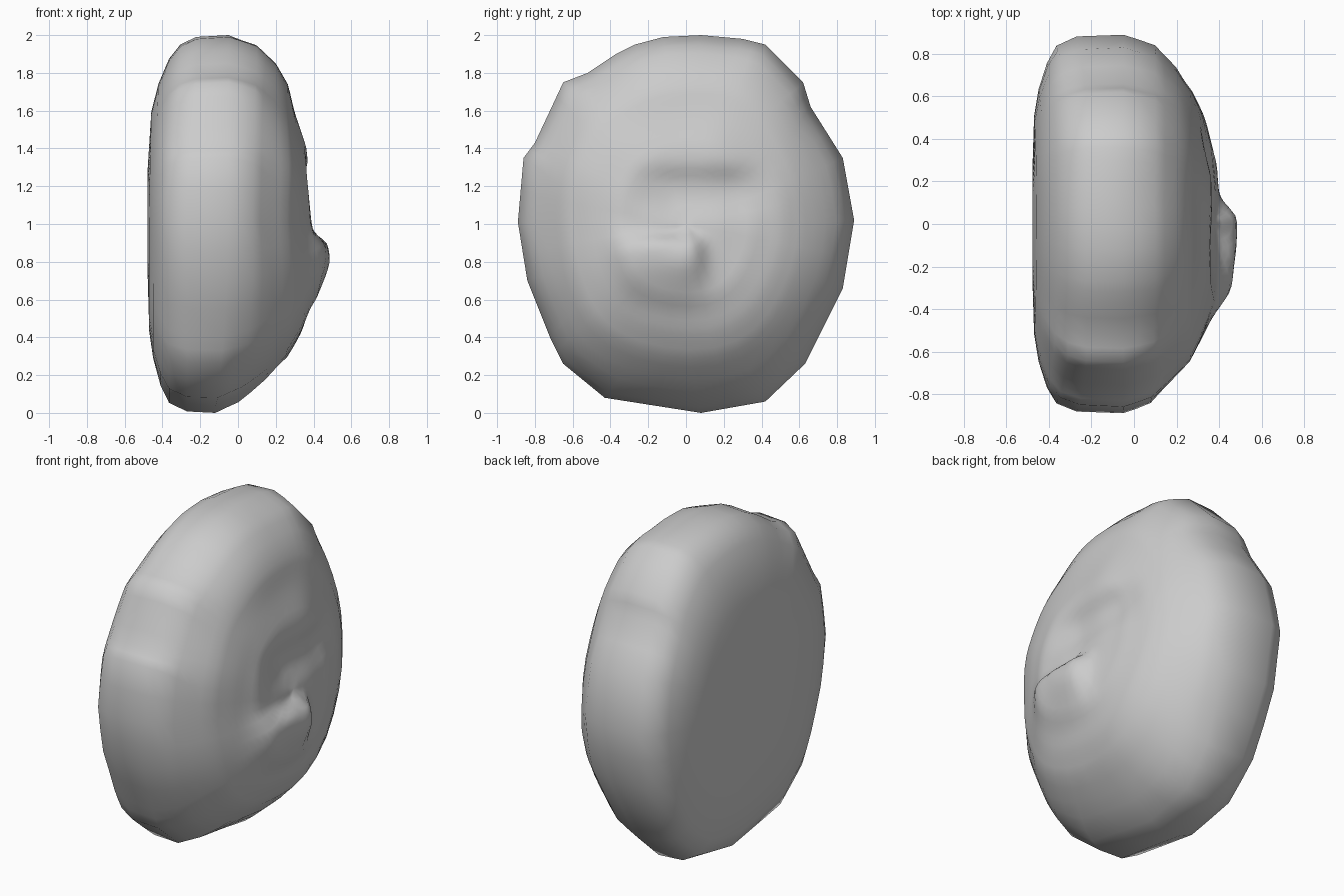
import bpy, bmesh, math
from mathutils import Vector, noise

if "Cube" in bpy.data.objects:
    bpy.data.objects.remove(bpy.data.objects["Cube"])

# Widest outline of the boulder in the y-z plane
outline = [(.89, 1.02), (.83, 1.35), (.66, 1.62), (.62, 1.75), (.42, 1.95), (.30, 1.98),
           (.08, 2.0), (-.12, 1.99), (-.27, 1.95), (-.37, 1.9), (-.52, 1.8), (-.65, 1.75),
           (-.72, 1.6), (-.80, 1.43), (-.86, 1.35), (-.89, 1.01), (-.84, .7), (-.72, .4),
           (-.65, .26), (-.43, .08), (.08, 0), (.42, .06), (.63, .26), (.83, .66)]
centre = Vector((0, 1))

# Depth of the bulging face against outline scale, in four directions
scales = [1, .95, .86, .75, .6, .42, .2, 0]
top = [-.05, .10, .20, .265, .30, .355, .38, .38]
bottom = [-.12, 0, .14, .25, .335, .40, .415, .38]
right = [-.05, .10, .20, .27, .33, .37, .38, .38]
left = [-.05, .08, .17, .265, .33, .38, .39, .38]

# Nearly flat back: scale, x, extra rounding toward the top
back = [(.99, -.27, .05), (.95, -.365, .06), (.88, -.41, .045), (.75, -.449, .03),
        (.6, -.47, .015), (.3, -.478, 0)]


def lerp_table(table, s):
    for i in range(len(scales) - 1):
        if s >= scales[i + 1]:
            f = (s - scales[i + 1]) / (scales[i] - scales[i + 1])
            return table[i + 1] * (1 - f) + table[i] * f
    return table[-1]


def step(a, b, v):
    t = max(0, min(1, (v - a) / (b - a)))
    return t * t * (3 - 2 * t)


def face_depth(y, z, s):
    d = Vector((y, z - 1))
    d = d.normalized() if d.length > 1e-6 else Vector((1, 0))
    x = d.x ** 2 * lerp_table(right if d.x > 0 else left, s)
    x += d.y ** 2 * lerp_table(top if d.y > 0 else bottom, s)
    # fuller lower corners
    if d.y < 0:
        x += .02 * abs(2 * d.x * d.y) * step(.3, .7, s) * step(1, .9, s)
    # projecting ledge with a narrow cleft above it
    across = step(-.5, -.26, y) * step(.14, .02, y)
    x += .075 * across * step(.52, .83, z) * step(.97, .89, z)
    # hollow under a soft brow higher up
    hollow = step(-.35, -.05, y) * step(.55, .25, y)
    x -= .045 * hollow * step(1.34, 1.2, z) * step(.97, 1.16, z)
    return x + .01 * noise.noise(Vector((y * 3.5, z * 3.5, 4))) * (1 - s ** 8)


pts = []
for i, p in enumerate(outline):
    a, b = Vector(p), Vector(outline[(i + 1) % len(outline)])
    pts += [a, a.lerp(b, .5)]
n = len(pts)

# Softened outline, used away from the rim
soft = pts[:]
for k in range(5):
    soft = [soft[i] * .5 + (soft[i - 1] + soft[(i + 1) % n]) * .25 for i in range(n)]

bm = bmesh.new()


def ring(s, x=None, rounding=0):
    out = []
    blend = step(1, .8, s)
    for p, r in zip(pts, soft):
        q = centre + (p.lerp(r, blend) - centre) * s
        if x is None:
            depth = face_depth(q.x, q.y, s)
        else:
            depth = x + rounding * step(1, 1.9, q.y)
        # gentle lumps around the side
        if .8 < s < 1:
            q += (q - centre) * .01 * noise.noise(Vector((depth * 4, q.x * 3, q.y * 3)))
        out.append(bm.verts.new((depth, q.x, max(q.y, 0))))
    return out


# Loft from the back to the bulging face
rings = [ring(s, x, r) for s, x, r in reversed(back)]
front_scales = [1, .975, .95, .91, .86, .8, .75] + [.7 - .04 * i for i in range(17)]
rings += [ring(s) for s in front_scales]
for a, b in zip(rings, rings[1:]):
    for i in range(n):
        j = (i + 1) % n
        bm.faces.new((a[i], a[j], b[j], b[i]))
bm.faces.new(rings[0])
tip = bm.verts.new((face_depth(0, 1, 0), 0, 1))
for i in range(n):
    bm.faces.new((rings[-1][i], rings[-1][(i + 1) % n], tip))
# Even out the bulging face slightly
inner = [v for r in rings[11:] for v in r] + [tip]
bmesh.ops.smooth_vert(bm, verts=inner, factor=.4, use_axis_x=True)
bmesh.ops.recalc_face_normals(bm, faces=bm.faces[:])
for f in bm.faces:
    f.smooth = True

mesh = bpy.data.meshes.new("boulder")
bm.to_mesh(mesh)
bm.free()
boulder = bpy.data.objects.new("boulder", mesh)
bpy.context.collection.objects.link(boulder)
